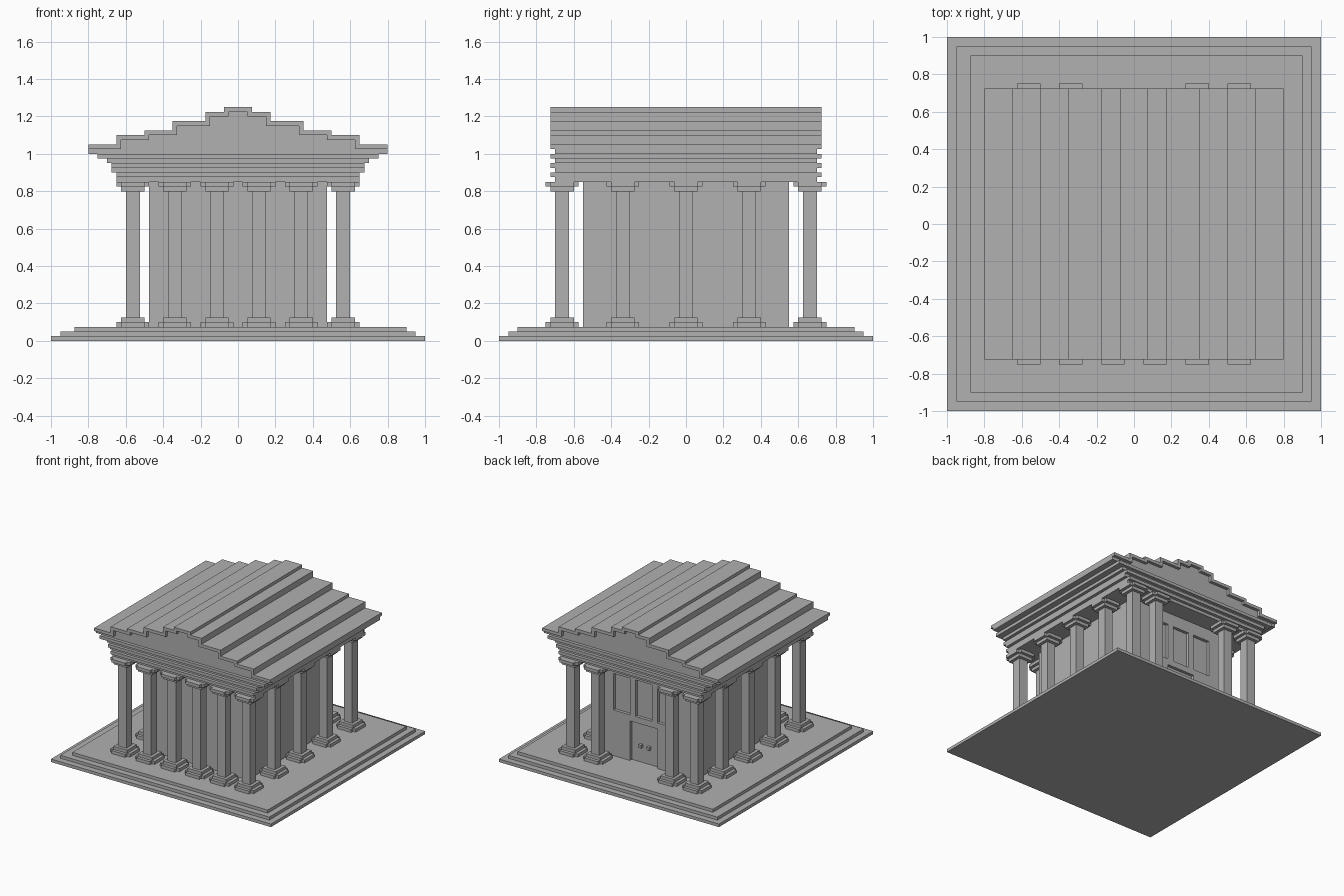
import bpy, bmesh
from mathutils import Vector

cube = bpy.data.objects.get("Cube")
if cube:
    bpy.data.objects.remove(cube, do_unlink=True)

stone = bpy.data.materials.new("grey_stone")
stone.use_nodes = True
GREY = (0.44, 0.44, 0.44, 1)
stone.diffuse_color = GREY
stone.node_tree.nodes["Principled BSDF"].inputs["Base Color"].default_value = GREY

U = 0.025  # height of one course of stone


def finish(name, bm):
    bmesh.ops.recalc_face_normals(bm, faces=bm.faces)
    mesh = bpy.data.meshes.new(name)
    bm.to_mesh(mesh)
    bm.free()
    mesh.materials.append(stone)
    obj = bpy.data.objects.new(name, mesh)
    bpy.context.collection.objects.link(obj)
    return obj


def add_prism(bm, points, offset):
    """Extrude a closed outline along offset."""
    face = bm.faces.new([bm.verts.new(p) for p in points])
    ext = bmesh.ops.extrude_face_region(bm, geom=[face], use_keep_orig=True)
    verts = [g for g in ext["geom"] if isinstance(g, bmesh.types.BMVert)]
    bmesh.ops.translate(bm, verts=verts, vec=Vector(offset))


def add_box(bm, x0, x1, y0, y1, z0, z1):
    add_prism(bm, [(x0, y0, z0), (x1, y0, z0), (x1, y1, z0), (x0, y1, z0)], (0, 0, z1 - z0))


def box(name, *bounds):
    bm = bmesh.new()
    add_box(bm, *bounds)
    return finish(name, bm)


# Stepped platform
box("platform_bottom_step", -1, 1, -1, 1, 0, U)
box("platform_middle_step", -0.95, 0.95, -0.95, 0.95, U, 2 * U)
box("platform_top_step", -0.875, 0.9, -0.9, 0.9, 2 * U, 3 * U)


# Columns: notched slab, square block, shaft, block, notched slab
def add_notched_slab(bm, z, a=0.0875, b=0.0625):
    quarter = [(a, -b), (a, b), (b, b)]
    pts = []
    for _ in range(4):
        pts += [(x, y, z) for x, y in quarter]
        quarter = [(-y, x) for x, y in quarter]
    add_prism(bm, pts, (0, 0, U))


column_bm = bmesh.new()
for z in (0.075, 0.825):
    add_notched_slab(column_bm, z)
for half, z0, z1 in ((0.0625, 0.1, 0.125), (0.0375, 0.125, 0.8), (0.0625, 0.8, 0.825)):
    add_box(column_bm, -half, half, -half, half, z0, z1)
first = finish("column", column_bm)

END_Y, SIDE_X = 0.6625, 0.5625
spots = [(x, -END_Y) for x in (-SIDE_X, -0.3375, -0.1125, 0.1125, 0.3375, SIDE_X)]
spots += [(x, END_Y) for x in (-SIDE_X, -0.3375, 0.3375, SIDE_X)]
spots += [(s * SIDE_X, y) for s in (-1, 1) for y in (-0.3375, 0, 0.3375)]
for i, (x, y) in enumerate(spots):
    obj = first
    if i:
        obj = bpy.data.objects.new("column", first.data)
        bpy.context.collection.objects.link(obj)
    obj.location = (x, y, 0)

# Inner hall, with a rear skin that leaves the door and windows recessed
W, BACK, FLOOR, CEIL = 0.475, 0.55, 0.075, 0.85
box("hall", -W, W, -BACK, BACK - U, FLOOR, CEIL)
skin = bmesh.new()
for x0, x1, z0, z1 in (
    (-W, -0.125, FLOOR, 0.4), (0.125, W, FLOOR, 0.4),
    (-W, W, 0.4, 0.45),
    (-W, -0.275, 0.45, 0.75), (-0.125, -0.075, 0.45, 0.75),
    (0.075, 0.125, 0.45, 0.75), (0.275, W, 0.45, 0.75),
    (-W, W, 0.75, CEIL),
):
    add_box(skin, x0, x1, BACK - U, BACK, z0, z1)
finish("rear_wall_skin", skin)
for side, x in (("left", 0.0375), ("right", -0.0375)):
    box(side + "_door_knob", x - U / 2, x + U / 2, BACK - U, BACK, 0.2, 0.225)

# Entablature: courses widen upward, ends alternate in and out
for i, half in enumerate((0.65, 0.65, 0.675, 0.675, 0.7, 0.75, 0.8)):
    depth = 0.725 if i % 2 else 0.7
    z = CEIL + i * U
    box("entablature_course", -half, half, -depth, depth, z, z + U)


# Stepped gable and roof, from half-profiles of (half width, top height)
def stairs(steps, base):
    right, z = [], base
    for x, top in steps:
        right += [(x, z), (x, top)]
        z = top
    return right + [(-x, z) for x, z in reversed(right)]


roof_steps = [(0.8, 1.05), (0.65, 1.1), (0.5, 1.125), (0.35, 1.175), (0.175, 1.225), (0.075, 1.25)]
gable_steps = [(x - U, top - U) for x, top in roof_steps[1:]]
EAVE = 1.025

gable = bmesh.new()
add_prism(gable, [(x, -0.7, z) for x, z in stairs(gable_steps, EAVE)], (0, 1.4, 0))
finish("gable", gable)

roof = bmesh.new()
outline = stairs(roof_steps, EAVE) + stairs(gable_steps, EAVE)[::-1]
add_prism(roof, [(x, -0.725, z) for x, z in outline], (0, 1.45, 0))
finish("roof", roof)
